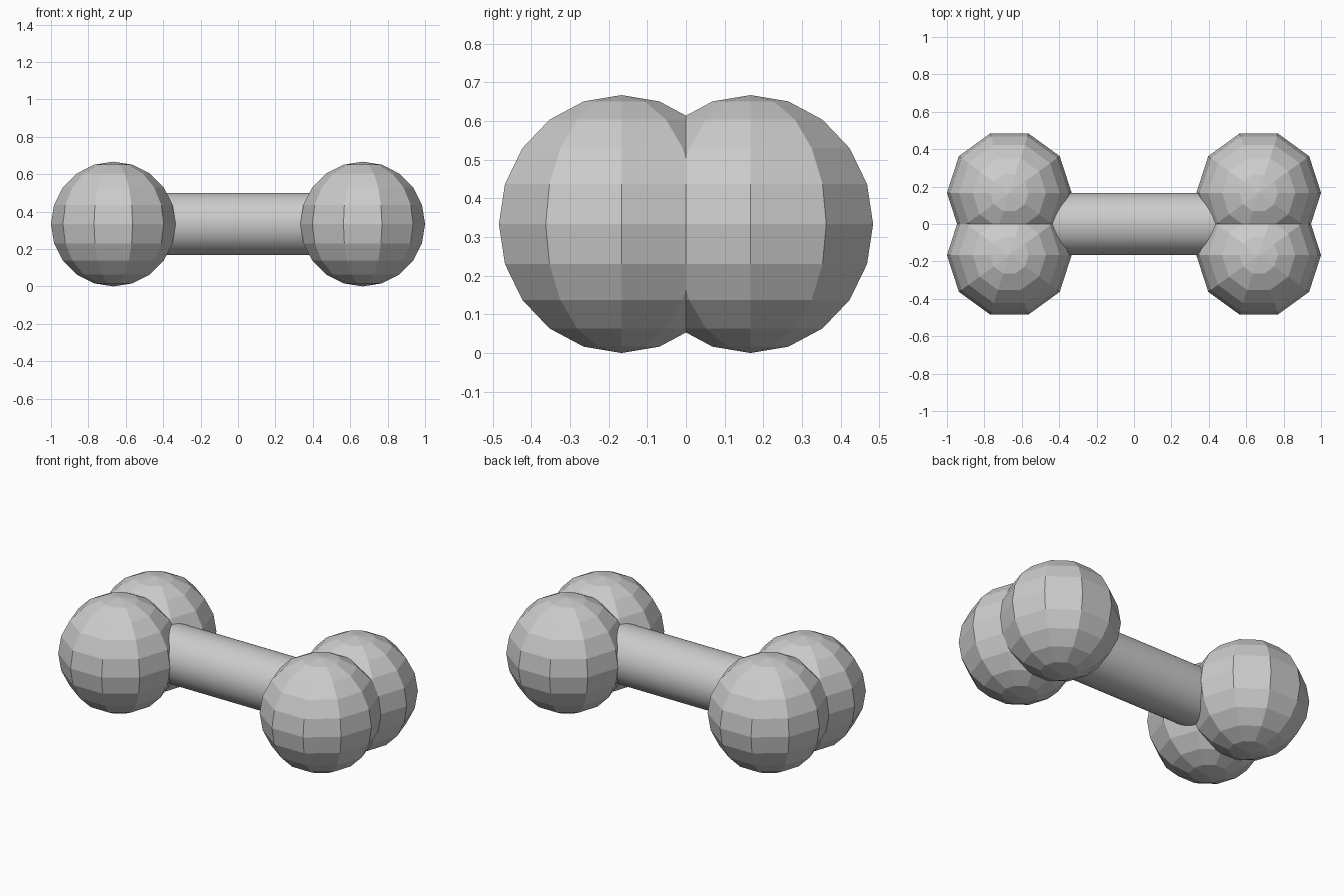
import bpy
import bmesh
from math import sin, cos, pi, radians

if "Cube" in bpy.data.objects:
    bpy.data.objects.remove(bpy.data.objects["Cube"])

R = 1 / 3          # knob radius and height of the bone axis
SHAFT_R = 1 / 6
SIDES = 10


def finish(name, bm, location):
    bmesh.ops.recalc_face_normals(bm, faces=bm.faces)
    mesh = bpy.data.meshes.new(name)
    bm.to_mesh(mesh)
    bm.free()
    obj = bpy.data.objects.new(name, mesh)
    obj.location = location
    bpy.context.collection.objects.link(obj)
    return obj


# Faceted knob: half-circle profile spun in ten steps, corners on the x axis
def knob(name, location):
    bm = bmesh.new()
    pts = [(R * sin(pi * i / SIDES), 0, R * cos(pi * i / SIDES)) for i in range(SIDES + 1)]
    verts = [bm.verts.new(p) for p in pts]
    edges = [bm.edges.new(pair) for pair in zip(verts, verts[1:])]
    bmesh.ops.spin(bm, geom=verts + edges, cent=(0, 0, 0), axis=(0, 0, 1),
                   angle=2 * pi, steps=SIDES)
    bmesh.ops.remove_doubles(bm, verts=bm.verts, dist=0.0005)
    return finish(name, bm, location)


# Two knobs side by side at each end
for side, sx in (("left", -1), ("right", 1)):
    for depth, sy in (("front", -1), ("back", 1)):
        knob(f"{side}_{depth}_knob", (sx * 2 / 3, sy / 6, R))

# Smooth round shaft running into the knobs
bpy.ops.mesh.primitive_cylinder_add(vertices=64, radius=SHAFT_R, depth=4 / 3,
                                    location=(0, 0, R), rotation=(0, pi / 2, 0))
shaft = bpy.context.object
shaft.name = "shaft"
bpy.ops.object.shade_smooth_by_angle(angle=radians(30))
